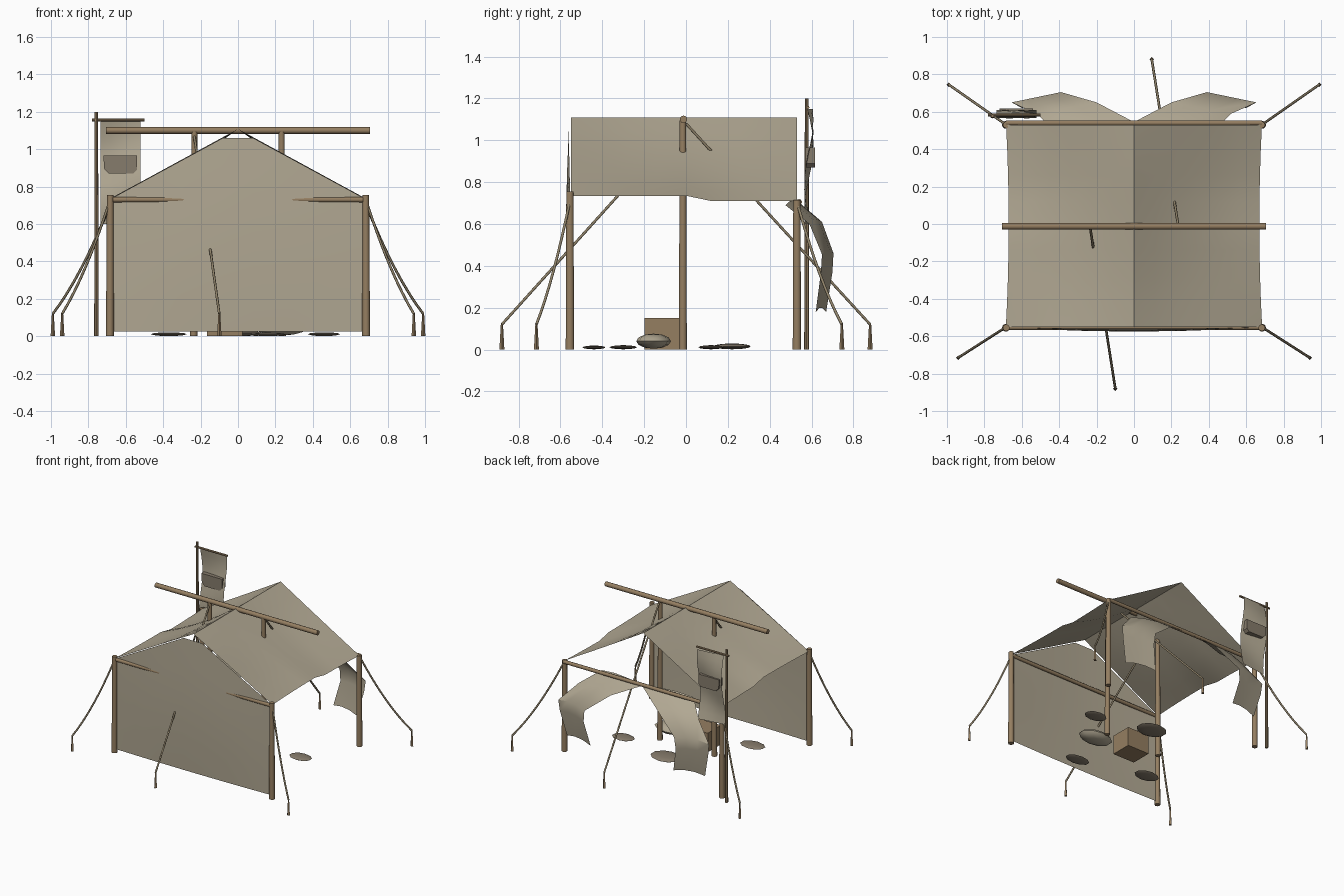
import bpy, bmesh, math
from mathutils import Vector

if "Cube" in bpy.data.objects:
    bpy.data.objects.remove(bpy.data.objects["Cube"])


def material(name, rgb):
    m = bpy.data.materials.new(name)
    m.diffuse_color = (*rgb, 1)
    m.use_nodes = True
    m.node_tree.nodes["Principled BSDF"].inputs["Base Color"].default_value = m.diffuse_color
    return m


CLOTH = material("canvas", (0.44, 0.39, 0.29))
WOOD = material("wood", (0.30, 0.21, 0.12))
ROPE = material("rope", (0.27, 0.22, 0.14))
DARK = material("dark_cloth", (0.24, 0.20, 0.15))


def finish(name, bm, mat, smooth=True):
    me = bpy.data.meshes.new(name)
    bm.to_mesh(me)
    bm.free()
    me.materials.append(mat)
    for p in me.polygons:
        p.use_smooth = smooth
    ob = bpy.data.objects.new(name, me)
    bpy.context.collection.objects.link(ob)
    if smooth:
        bpy.ops.object.select_all(action='DESELECT')
        ob.select_set(True)
        bpy.context.view_layer.objects.active = ob
        bpy.ops.object.shade_smooth_by_angle(angle=math.radians(40))
    return ob


def rod(name, a, b, r1, r2=None, mat=WOOD, sides=10):
    a, b = Vector(a), Vector(b)
    bm = bmesh.new()
    bmesh.ops.create_cone(bm, cap_ends=True, segments=sides, radius1=r1,
                          radius2=r2 or r1, depth=(b - a).length)
    rot = (b - a).to_track_quat('Z', 'Y').to_matrix().to_4x4()
    bmesh.ops.transform(bm, matrix=rot, verts=bm.verts)
    bmesh.ops.translate(bm, vec=(a + b) / 2, verts=bm.verts)
    return finish(name, bm, mat)


def sheet(name, rows, mat=CLOTH):
    bm = bmesh.new()
    vs = [[bm.verts.new(p) for p in row] for row in rows]
    for r0, r1 in zip(vs, vs[1:]):
        for i in range(len(r0) - 1):
            bm.faces.new((r0[i], r0[i + 1], r1[i + 1], r1[i]))
    return finish(name, bm, mat)


def rope(name, a, b, sag):
    cu = bpy.data.curves.new(name, 'CURVE')
    cu.dimensions = '3D'
    cu.bevel_depth = 0.007
    cu.bevel_resolution = 1
    cu.use_fill_caps = True
    sp = cu.splines.new('POLY')
    n = 8
    sp.points.add(n)
    for i, pt in enumerate(sp.points):
        t = i / n
        p = Vector(a).lerp(Vector(b), t)
        p.z -= 4 * sag * t * (1 - t)
        pt.co = (*p, 1)
    cu.materials.append(ROPE)
    ob = bpy.data.objects.new(name, cu)
    bpy.context.collection.objects.link(ob)


# roof slopes, sagging between ridge and eaves
YS = [-0.55, -0.41, -0.28, -0.14, 0.0, 0.12, 0.26, 0.40, 0.53]
for s, side in ((1, "right"), (-1, "left")):
    rows = []
    for y in YS:
        v = max(0, 1 - (y / 0.55) ** 2)
        ez = 0.735 - 0.025 * min(1, max(0, y / 0.12))
        row = []
        for i in range(7):
            t = i / 6
            row.append((s * t * (0.685 - 0.015 * v), y,
                        1.108 + (ez - 1.108) * t - 0.12 * v * t * (1 - t)))
        rows.append(row[::s])
    sheet("roof_" + side, rows)

# front wall with slight outward belly
cols = [-0.67, -0.5, -0.3, -0.08, 0.08, 0.3, 0.5, 0.67]
rows = []
for k in range(6):
    row = []
    for x in cols:
        top = 0.74 + 0.32 * (0.67 - abs(x)) / 0.59
        t = k / 5
        row.append((x, -0.553 - 0.022 * (1 - (x / 0.67) ** 2) * math.sin(math.pi * min(1, 0.15 + t * 0.75)),
                    0.025 + t * (top - 0.025)))
    rows.append(row)
sheet("front_wall", rows)

# door flaps thrown open at the back: (inner edge, outer edge) per row
FLAP = [((0, .545, .70), (.40, .475, .69)), ((.20, .65, .61), (.52, .59, .60)),
        ((.39, .705, .46), (.655, .65, .455)), ((.40, .70, .37), (.645, .645, .37)),
        ((.36, .67, .18), (.60, .62, .18))]
for s, side in ((1, "right"), (-1, "left")):
    rows = []
    for a, b in FLAP:
        row = []
        for i in range(4):
            p = Vector(a).lerp(Vector(b), i / 3)
            row.append((s * p.x, p.y, p.z + 0.02 * math.sin(math.pi * i / 3)))
        rows.append(row[::s])
    sheet("door_flap_" + side, rows)

# frame: beam, centre poles, corner posts, crossbars
rod("top_beam", (-0.705, -0.012, 1.10), (0.705, -0.012, 1.10), 0.018)
for s, side in ((1, "right"), (-1, "left")):
    rod("centre_pole_" + side, (s * 0.237, -0.015, 0), (s * 0.233, -0.015, 1.095), 0.02, 0.016)
    rod("front_post_" + side, (s * 0.685, -0.555, 0), (s * 0.683, -0.555, 0.755), 0.021, 0.018)
    rod("back_post_" + side, (s * 0.685, 0.53, 0), (s * 0.683, 0.53, 0.715), 0.021, 0.018)
rod("front_crossbar", (-0.685, -0.553, 0.73), (0.685, -0.553, 0.73), 0.014)
rod("back_crossbar", (-0.685, 0.54, 0.705), (0.685, 0.54, 0.705), 0.014)

# guy ropes and their pegs
GUYS = [((-0.69, -.555, .71), (-.94, -.715), .045), ((.69, -.555, .71), (.94, -.715), .045),
        ((-0.69, .535, .69), (-.99, .745), .045), ((.69, .535, .69), (.99, .745), .045),
        ((-.235, -.015, 1.08), (-.10, -.88), 0), ((.235, -.0, 1.08), (.095, .88), 0)]
for n, (a, p, sag) in enumerate(GUYS):
    rope(f"guy_rope_{n}", a, (*p, 0.12), sag)
    rod(f"peg_{n}", (*p, 0), (*p, 0.125), 0.012, 0.005, sides=4)

# banner with pole, crossbar and plain patch
rod("banner_pole", (-0.757, 0.577, 0), (-0.757, 0.577, 1.2), 0.012, 0.009, sides=8)
rod("banner_bar", (-0.78, 0.582, 1.157), (-0.50, 0.582, 1.157), 0.008, sides=8)
rows = []
for k in range(11):
    t = k / 10
    z = 1.15 - 0.55 * t
    rows.append([(-0.735 + 0.215 * i / 4, 0.587 + 0.022 * math.sin(t * 2 * math.pi * 0.9 + 0.35 * i - 0.3), z)
                 for i in range(5)])
sheet("banner", rows)
bm = bmesh.new()
outline = [(-.72, .965), (-.54, .965), (-.54, .89), (-.56, .87), (-.69, .87), (-.715, .895)]
face = bm.faces.new([bm.verts.new((x, 0.572, z)) for x, z in outline])
ext = bmesh.ops.extrude_face_region(bm, geom=[face])
bmesh.ops.translate(bm, vec=(0, 0.045, 0), verts=[v for v in ext["geom"] if isinstance(v, bmesh.types.BMVert)])
bmesh.ops.recalc_face_normals(bm, faces=bm.faces)
finish("banner_patch", bm, DARK)

# crate
bm = bmesh.new()
bmesh.ops.create_cube(bm, size=1)
bmesh.ops.scale(bm, vec=(0.19, 0.165, 0.15), verts=bm.verts)
bmesh.ops.translate(bm, vec=(-0.07, -0.117, 0.075), verts=bm.verts)
finish("crate", bm, WOOD, False)

# floor cushions and one plumper bundle: x, y, radius x, radius y, half height, centre z
CUSHIONS = [(.46, .12, .09, .06, .01, .011), (.02, .22, .12, .09, .014, .015),
            (-.37, -.30, .10, .065, .01, .011), (.16, -.44, .10, .055, .009, .01),
            (.23, -.155, .14, .083, .036, .04)]
for n, (x, y, rx, ry, h, z) in enumerate(CUSHIONS):
    bm = bmesh.new()
    bmesh.ops.create_uvsphere(bm, u_segments=10, v_segments=6, radius=1)
    bmesh.ops.scale(bm, vec=(rx, ry, h), verts=bm.verts)
    bmesh.ops.translate(bm, vec=(x, y, z), verts=bm.verts)
    finish(f"cushion_{n}", bm, CLOTH if n == 4 else DARK)
